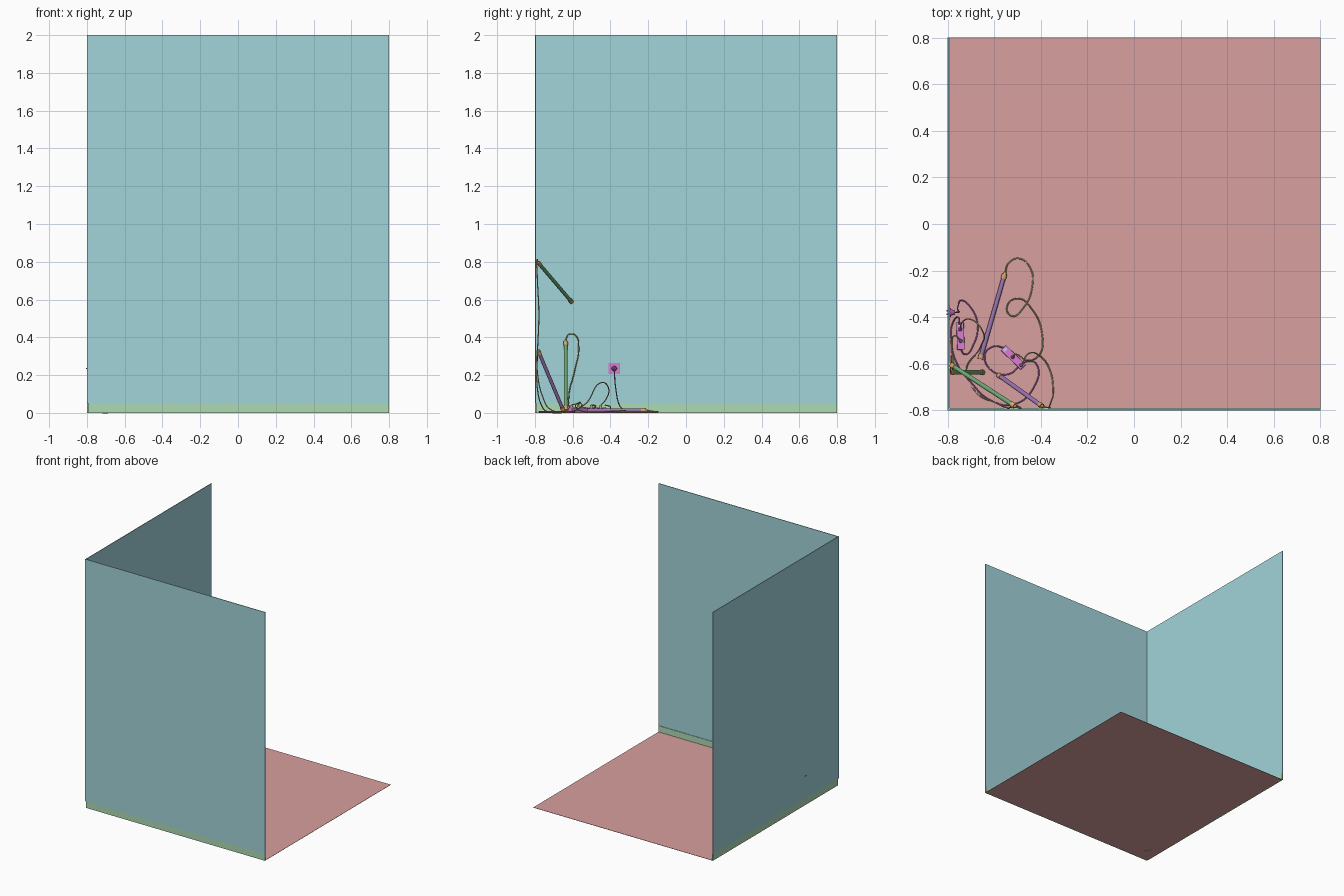
import bpy, bmesh, math
from mathutils import Vector, Matrix


def material(name, rgb):
    m = bpy.data.materials.new(name)
    m.diffuse_color = (*rgb, 1)
    return m


RED = material("floor_red", (0.70, 0.35, 0.35))
TEAL = material("wall_teal", (0.36, 0.66, 0.70))
GREEN = material("skirting_green", (0.42, 0.70, 0.46))
TUBE_GREEN = material("tube_green", (0.15, 0.38, 0.17))
TUBE_PURPLE = material("tube_purple", (0.33, 0.18, 0.45))
ORANGE = material("cap_orange", (0.70, 0.38, 0.14))
OLIVE = material("cable_olive", (0.45, 0.42, 0.20))
VIOLET = material("cable_violet", (0.36, 0.13, 0.38))
MAGENTA = material("plastic_magenta", (0.72, 0.20, 0.68))
PALE = material("switch_pale", (0.55, 0.60, 0.85))


def finish(name, bm, mat):
    me = bpy.data.meshes.new(name)
    bm.to_mesh(me)
    bm.free()
    me.materials.append(mat)
    ob = bpy.data.objects.new(name, me)
    bpy.context.collection.objects.link(ob)
    return ob


def box(name, lo, hi, mat, turn=None, bevel=0):
    lo, hi = Vector(lo), Vector(hi)
    bm = bmesh.new()
    bmesh.ops.create_cube(bm, size=1)
    for v in bm.verts:
        v.co = (lo + hi) / 2 + v.co * (hi - lo)
    if bevel:
        bmesh.ops.bevel(bm, geom=bm.edges[:], offset=bevel, segments=2, affect='EDGES', profile=0.5)
    if turn:
        bm.transform(turn)
    return finish(name, bm, mat)


def rod(name, a, b, r, mat, r2=None, sides=20):
    a, b = Vector(a), Vector(b)
    d = b - a
    bm = bmesh.new()
    bmesh.ops.create_cone(bm, cap_ends=True, segments=sides, radius1=r, radius2=r2 or r, depth=d.length)
    bm.transform(Matrix.Translation((a + b) / 2) @ d.to_track_quat('Z', 'Y').to_matrix().to_4x4())
    ob = finish(name, bm, mat)
    ob.data.shade_smooth()
    ob.data.set_sharp_from_angle(angle=math.radians(40))
    return ob


def cable(name, pts, mat, r=0.003):
    cu = bpy.data.curves.new(name, 'CURVE')
    cu.dimensions = '3D'
    cu.bevel_depth, cu.bevel_resolution, cu.resolution_u = r, 2, 10
    cu.use_fill_caps = True
    sp = cu.splines.new('BEZIER')
    sp.bezier_points.add(len(pts) - 1)
    for bp, p in zip(sp.bezier_points, pts):
        bp.co = p
        bp.handle_left_type = bp.handle_right_type = 'AUTO'
    cu.materials.append(mat)
    ob = bpy.data.objects.new(name, cu)
    bpy.context.collection.objects.link(ob)


# Room corner: floor, two walls, skirting
box("floor", (-0.795, -0.795, 0), (0.8, 0.8, 0.002), RED)
box("front_wall", (-0.8, -0.8, 0.052), (0.8, -0.795, 2), TEAL)
box("left_wall", (-0.8, -0.795, 0.052), (-0.795, 0.8, 2), TEAL)
box("front_skirting", (-0.795, -0.8, 0), (0.8, -0.791, 0.052), GREEN)
box("left_skirting", (-0.8, -0.791, 0), (-0.791, 0.8, 0.052), GREEN)


# Light tubes: body, end caps and a cable nub at the second end
def tube(name, a, b, mat):
    a, b = Vector(a), Vector(b)
    u = (b - a).normalized()
    rod(name + "_body", a + u * 0.01, b - u * 0.01, 0.0095, mat)
    rod(name + "_cap_low", a, a + u * 0.02, 0.0115, ORANGE)
    rod(name + "_cap_high", b - u * 0.02, b, 0.0115, ORANGE)
    rod(name + "_nub", b, b + u * 0.01, 0.007, ORANGE, 0.004, 12)


tube("high_tube", (-0.785, -0.605, 0.587), (-0.512, -0.782, 0.795), TUBE_GREEN)
tube("leaning_tube", (-0.65, -0.637, 0.014), (-0.785, -0.637, 0.378), TUBE_GREEN)
tube("front_tube", (-0.58, -0.65, 0.014), (-0.395, -0.782, 0.328), TUBE_PURPLE)
tube("floor_tube", (-0.66, -0.58, 0.014), (-0.555, -0.215, 0.014), TUBE_PURPLE)


# Power strips with round sockets and a switch
def strip(name, centre, angle, plugs):
    m = Matrix.Translation(Vector(centre)) @ Matrix.Rotation(angle, 4, 'Z')
    box(name + "_body", (-0.06, -0.016, 0.002), (0.06, 0.016, 0.026), MAGENTA, m, 0.003)
    box(name + "_switch", (-0.055, -0.008, 0.024), (-0.043, 0.008, 0.030), PALE, m)
    for i in range(4):
        x = -0.028 + i * 0.025
        rod(f"{name}_socket_{i}", m @ Vector((x, 0, 0.022)), m @ Vector((x, 0, 0.0275)), 0.0105, MAGENTA)
        if i in plugs:
            rod(f"{name}_plug_{i}", m @ Vector((x, 0, 0.0275)), m @ Vector((x, 0, 0.042)), 0.008, OLIVE, 0.005)


strip("left_strip", (-0.745, -0.48, 0), math.radians(-88), (0, 2))
strip("right_strip", (-0.518, -0.573, 0), math.radians(-44), (1, 3))

# Wall outlet with plug and pins through the wall
box("outlet_plate", (-0.797, -0.41, 0.205), (-0.789, -0.35, 0.265), MAGENTA, bevel=0.002)
rod("outlet_ring", (-0.79, -0.38, 0.235), (-0.786, -0.38, 0.235), 0.020, MAGENTA)
rod("outlet_plug", (-0.787, -0.38, 0.235), (-0.768, -0.38, 0.235), 0.014, VIOLET, 0.009)
for s in (-1, 1):
    rod(f"plug_pin_{s}", (-0.804, -0.38 + s * 0.008, 0.235), (-0.785, -0.38 + s * 0.008, 0.235), 0.003, VIOLET, sides=8)

# Cables from each tube to the strips
cable("high_tube_cable", [(-0.508, -0.785, 0.80), (-0.50, -0.788, 0.812), (-0.49, -0.788, 0.74),
                          (-0.51, -0.779, 0.52), (-0.53, -0.787, 0.30), (-0.55, -0.788, 0.14),
                          (-0.60, -0.765, 0.04), (-0.67, -0.73, 0.006), (-0.72, -0.63, 0.006),
                          (-0.66, -0.53, 0.05), (-0.655, -0.45, 0.16), (-0.70, -0.41, 0.13),
                          (-0.74, -0.425, 0.07), (-0.744, -0.452, 0.04)], OLIVE)
cable("leaning_tube_cable", [(-0.787, -0.637, 0.385), (-0.788, -0.62, 0.415), (-0.785, -0.585, 0.41),
                             (-0.785, -0.568, 0.35), (-0.785, -0.59, 0.22), (-0.78, -0.62, 0.09),
                             (-0.775, -0.61, 0.02), (-0.782, -0.53, 0.008), (-0.77, -0.48, 0.035),
                             (-0.744, -0.502, 0.042)], OLIVE)
cable("front_tube_cable", [(-0.39, -0.785, 0.336), (-0.37, -0.788, 0.33), (-0.365, -0.785, 0.20),
                           (-0.355, -0.76, 0.09), (-0.347, -0.72, 0.02), (-0.36, -0.63, 0.006),
                           (-0.40, -0.57, 0.02), (-0.45, -0.555, 0.05), (-0.482, -0.607, 0.042)], OLIVE)
cable("floor_tube_cable", [(-0.552, -0.205, 0.014), (-0.54, -0.17, 0.008), (-0.495, -0.148, 0.006),
                           (-0.445, -0.19, 0.006), (-0.437, -0.27, 0.006), (-0.475, -0.36, 0.006),
                           (-0.525, -0.395, 0.008), (-0.545, -0.355, 0.010), (-0.50, -0.32, 0.012),
                           (-0.435, -0.37, 0.010), (-0.395, -0.47, 0.006), (-0.405, -0.56, 0.012),
                           (-0.46, -0.585, 0.04), (-0.51, -0.56, 0.055), (-0.52, -0.573, 0.042)], OLIVE)

# Supply cables of the strips
cable("outlet_cable", [(-0.77, -0.38, 0.235), (-0.755, -0.379, 0.215), (-0.755, -0.372, 0.13),
                       (-0.755, -0.352, 0.04), (-0.74, -0.328, 0.007), (-0.70, -0.36, 0.006),
                       (-0.672, -0.43, 0.006), (-0.69, -0.52, 0.006), (-0.725, -0.56, 0.008),
                       (-0.743, -0.54, 0.014)], VIOLET)
cable("strip_link_cable", [(-0.561, -0.531, 0.014), (-0.60, -0.525, 0.006), (-0.64, -0.56, 0.006),
                           (-0.61, -0.63, 0.006), (-0.54, -0.645, 0.006), (-0.46, -0.59, 0.006),
                           (-0.42, -0.60, 0.006), (-0.435, -0.71, 0.006), (-0.52, -0.775, 0.006),
                           (-0.62, -0.755, 0.006), (-0.70, -0.68, 0.006), (-0.76, -0.60, 0.006),
                           (-0.785, -0.50, 0.006), (-0.78, -0.43, 0.008), (-0.755, -0.40, 0.03),
                           (-0.75, -0.43, 0.042)], VIOLET)
